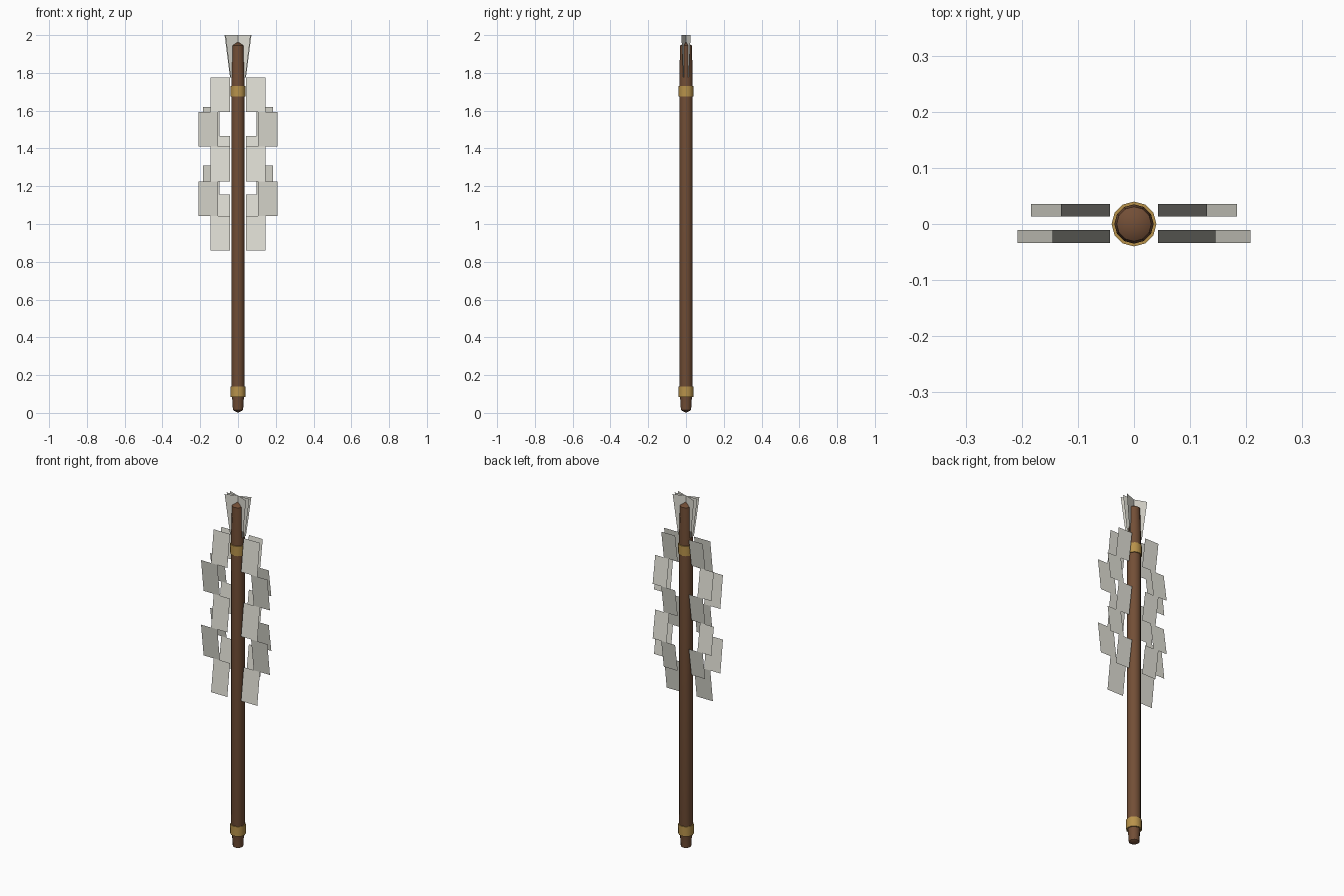
import bpy, bmesh, math
from mathutils import Matrix, Vector

cube = bpy.data.objects.get("Cube")
if cube:
    bpy.data.objects.remove(cube, do_unlink=True)


def material(name, rgb):
    m = bpy.data.materials.new(name)
    m.use_nodes = True
    m.diffuse_color = (*rgb, 1)
    bsdf = m.node_tree.nodes["Principled BSDF"]
    bsdf.inputs["Base Color"].default_value = (*rgb, 1)
    bsdf.inputs["Roughness"].default_value = 0.8
    return m


WOOD = material("brown wood", (0.17, 0.077, 0.037))
GOLD = material("gold", (0.48, 0.29, 0.07))
PAPER = material("white paper", (0.74, 0.73, 0.66))


def finish(name, bm, mat):
    mesh = bpy.data.meshes.new(name)
    bm.to_mesh(mesh)
    bm.free()
    mesh.materials.append(mat)
    obj = bpy.data.objects.new(name, mesh)
    bpy.context.collection.objects.link(obj)
    return obj


def lathe(name, profile, mat, sides=12):
    """Spin a (radius, height) profile around the vertical axis."""
    bm = bmesh.new()
    verts = [bm.verts.new((r, 0, z)) for r, z in profile]
    edges = [bm.edges.new(pair) for pair in zip(verts, verts[1:])]
    bmesh.ops.spin(bm, geom=verts + edges, cent=(0, 0, 0), axis=(0, 0, 1),
                   angle=math.tau, steps=sides, use_merge=True)
    bmesh.ops.remove_doubles(bm, verts=bm.verts, dist=1e-4)
    bmesh.ops.recalc_face_normals(bm, faces=bm.faces)
    obj = finish(name, bm, mat)
    bpy.ops.object.select_all(action='DESELECT')
    obj.select_set(True)
    bpy.context.view_layer.objects.active = obj
    bpy.ops.object.shade_smooth_by_angle(angle=math.radians(35))


# Wooden staff with tapered ends
lathe("staff", [(0, 0), (0.027, 0.015), (0.031, 0.08), (0.035, 0.1),
                (0.035, 1.8), (0.031, 1.945), (0, 1.965)], WOOD)

# Gold bands near both ends
for name, z in (("lower_band", 0.085), ("upper_band", 1.675)):
    lathe(name, [(0.033, z), (0.04, z), (0.04, z + 0.055), (0.033, z + 0.055)], GOLD)


def streamer(name, side, width, height, shift, y_fold, y_top):
    """Five paper panels folded back and forth, alternating inward and outward."""
    bm = bmesh.new()
    for i in range(5):
        outer = i % 2
        x0 = 0.043 + outer * shift
        z = 1.775 - i * height
        ya, yb = (y_fold, y_top) if outer else (y_top, y_fold)
        corners = [(x0, ya, z), (x0, yb, z - height),
                   (x0 + width, yb, z - height), (x0 + width, ya, z)]
        bm.faces.new([bm.verts.new((side * x, y, h)) for x, y, h in corners])
    finish(name, bm, PAPER)


# Zigzag paper streamers, a large front and a smaller back one on each side
for label, side in (("left", 1), ("right", -1)):
    streamer("front_streamer_" + label, side, 0.102, 0.183, 0.063, -0.034, -0.011)
    streamer("back_streamer_" + label, side, 0.087, 0.155, 0.054, 0.013, 0.036)

# Fan of flared paper sheets crossing through the staff top
for name, yaw in (("fan_sheet_left", 20), ("fan_sheet_middle", 0), ("fan_sheet_right", -20)):
    bm = bmesh.new()
    turn = Matrix.Rotation(math.radians(yaw), 3, 'Z')
    outline = [(-0.042, 1.775), (0.042, 1.775), (0.071, 2), (-0.071, 2)]
    bm.faces.new([bm.verts.new(turn @ Vector((x, 0, z))) for x, z in outline])
    finish(name, bm, PAPER)
